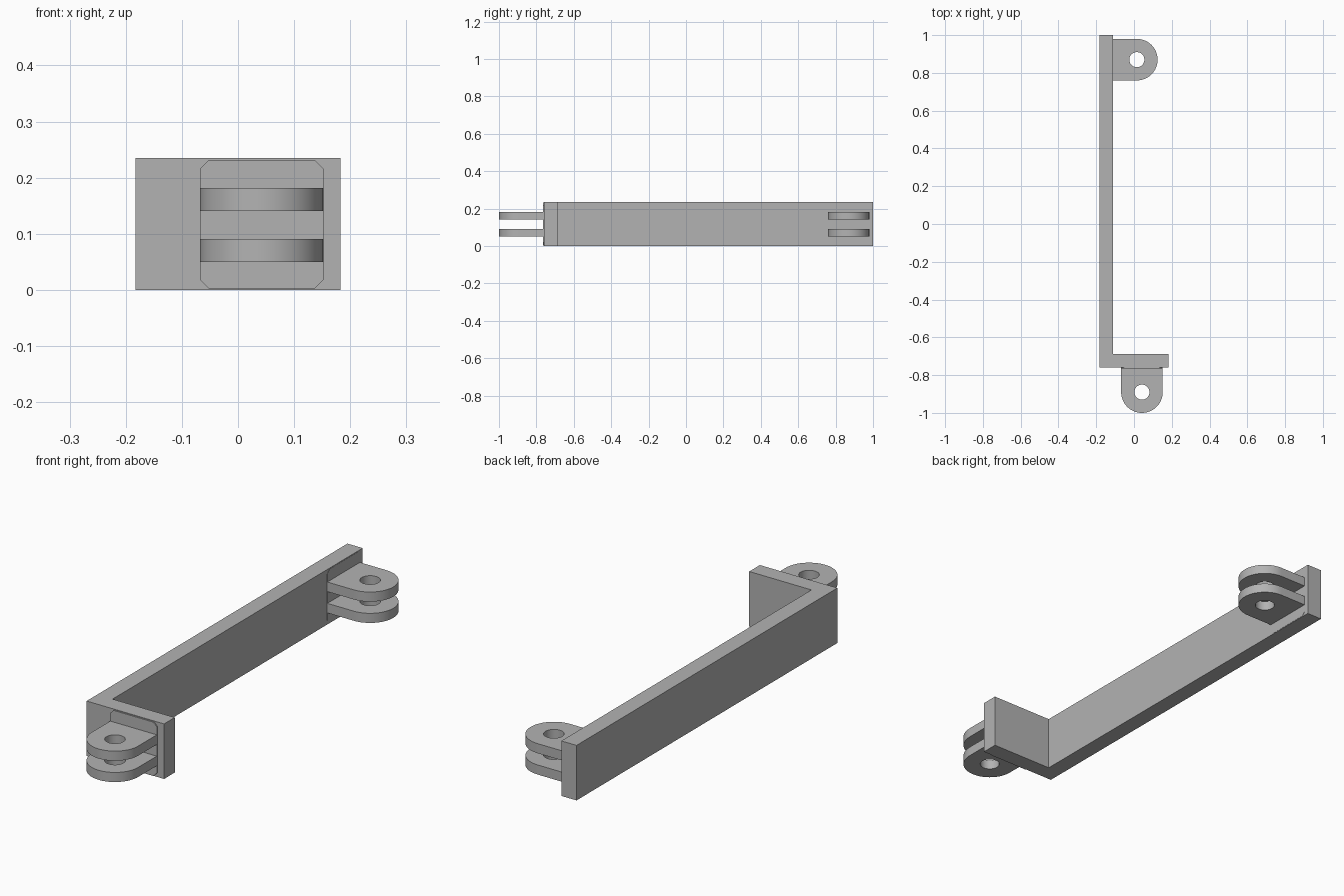
import bpy, bmesh
from math import sin, cos, pi
from mathutils import Matrix, Vector

cube = bpy.data.objects.get("Cube")
if cube:
    bpy.data.objects.remove(cube)

grey = bpy.data.materials.new("plain grey")
grey.use_nodes = True
colour = (0.45, 0.45, 0.45, 1)
grey.diffuse_color = colour
grey.node_tree.nodes["Principled BSDF"].inputs["Base Color"].default_value = colour


def extrude_profile(name, loops, depth, matrix=Matrix()):
    """Fill an outline (further loops are holes) and extrude it along local z."""
    bm = bmesh.new()
    edges = []
    for loop in loops:
        verts = [bm.verts.new((x, y, 0)) for x, y in loop]
        edges += [bm.edges.new((v, verts[i - 1])) for i, v in enumerate(verts)]
    bmesh.ops.triangle_fill(bm, edges=edges, use_beauty=True)
    cap = bmesh.ops.extrude_face_region(bm, geom=bm.faces[:])["geom"]
    bmesh.ops.translate(bm, vec=(0, 0, depth),
                        verts=[g for g in cap if isinstance(g, bmesh.types.BMVert)])
    bm.transform(matrix)
    bmesh.ops.recalc_face_normals(bm, faces=bm.faces[:])
    mesh = bpy.data.meshes.new(name)
    bm.to_mesh(mesh)
    bm.free()
    mesh.materials.append(grey)
    ob = bpy.data.objects.new(name, mesh)
    bpy.context.collection.objects.link(ob)
    bpy.ops.object.select_all(action='DESELECT')
    ob.select_set(True)
    bpy.context.view_layer.objects.active = ob
    bpy.ops.object.shade_smooth_by_angle()
    return ob


def arc(radius, start, end, steps):
    return [(radius * cos(start + (end - start) * i / steps),
             radius * sin(start + (end - start) * i / steps)) for i in range(steps + 1)]


# L-shaped bracket: long arm with a short foot at the front
W, T, FRONT, H = 0.183, 0.072, -0.76, 0.235
extrude_profile("bracket", [[(-W, FRONT), (W, FRONT), (W, FRONT + T),
                             (T - W, FRONT + T), (T - W, 1), (-W, 1)]], H)

# Hinges: two rounded prongs with pin holes on a thin chamfered pad
R, HOLE, REACH, PAD, CUT = 0.11, 0.04, 0.129, 0.006, 0.016


def hinge(prefix, x, y, angle):
    place = Matrix.Translation((x, y, 0)) @ Matrix.Rotation(angle, 4, 'Z')
    outline = [(R, REACH)] + [(-R, REACH)] + arc(R, pi, 2 * pi, 32)
    hole = arc(HOLE, 0, 2 * pi, 32)[:-1]
    for label, z in (("lower", 0.05), ("upper", 0.141)):
        extrude_profile(f"{prefix}_{label}_prong", [outline, hole], 0.041,
                        place @ Matrix.Translation((0, 0, z)))
    low, high = 0.002, 0.232
    pad = [(R - CUT, low), (R, low + CUT), (R, high - CUT), (R - CUT, high)]
    pad += [(-px, pz) for px, pz in reversed(pad)]
    upright = Matrix.Translation((0, REACH + 0.002, 0)) @ Matrix.Rotation(pi / 2, 4, 'X')
    extrude_profile(f"{prefix}_pad", [pad], PAD, place @ upright)


hinge("front_hinge", 0.042, -0.89, 0)
hinge("rear_hinge", 0.015, 0.87, pi / 2)
